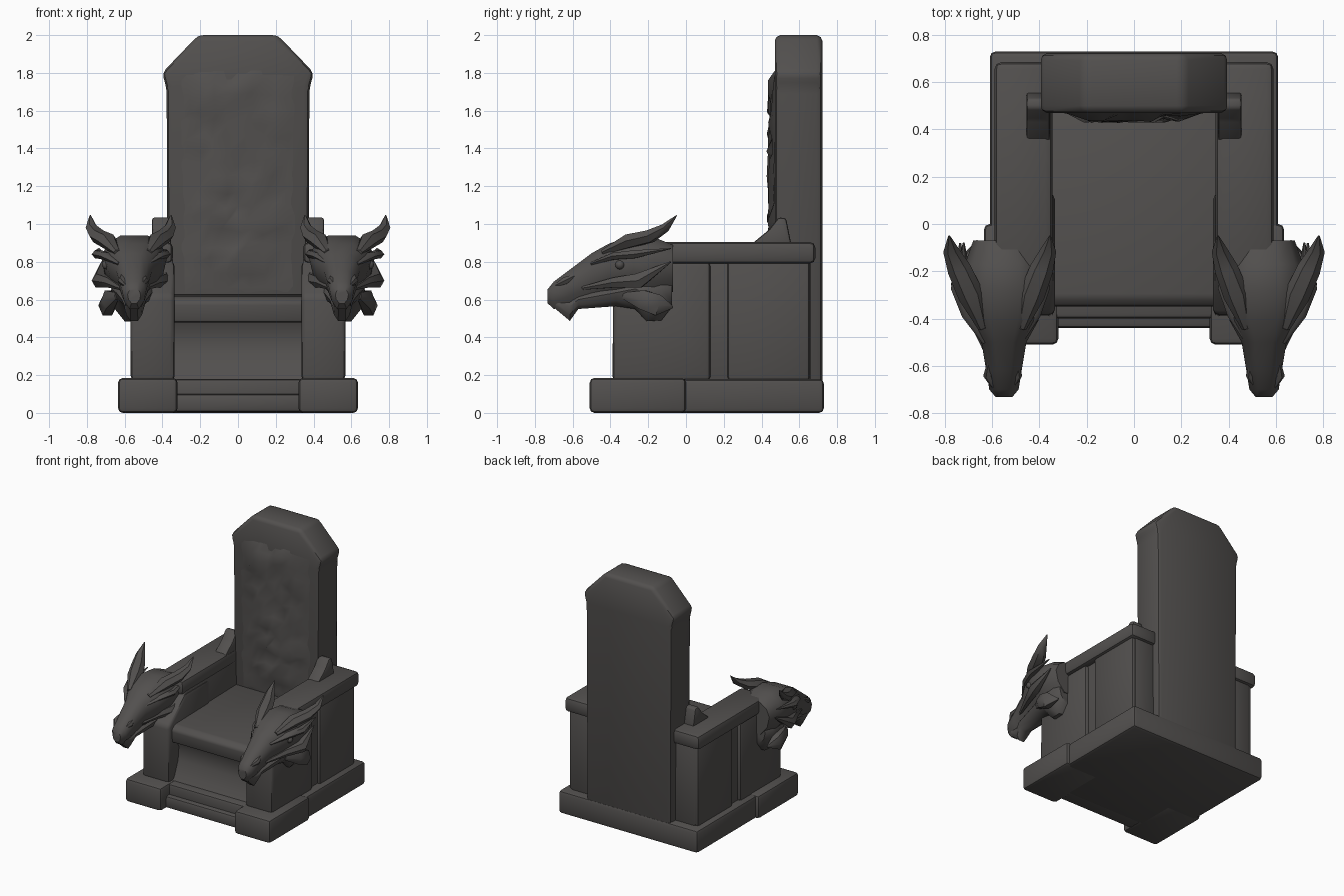
import bpy, bmesh, math, random
from mathutils import Vector

if "Cube" in bpy.data.objects:
    bpy.data.objects.remove(bpy.data.objects["Cube"])

random.seed(4)
stone = bpy.data.materials.new("dark stone")
stone.diffuse_color = (0.085, 0.080, 0.077, 1)
stone.use_nodes = True
stone.node_tree.nodes["Principled BSDF"].inputs["Base Color"].default_value = stone.diffuse_color


def finish(name, bm, mirror=False, angle=40):
    """Turn a bmesh into a shaded object, optionally mirrored over x = 0."""
    bmesh.ops.recalc_face_normals(bm, faces=bm.faces)
    me = bpy.data.meshes.new(name)
    bm.to_mesh(me)
    bm.free()
    ob = bpy.data.objects.new(name, me)
    bpy.context.collection.objects.link(ob)
    me.materials.append(stone)
    bpy.ops.object.select_all(action='DESELECT')
    ob.select_set(True)
    bpy.context.view_layer.objects.active = ob
    bpy.ops.object.shade_smooth_by_angle(angle=math.radians(angle))
    if mirror:
        m = ob.modifiers.new("mirror", 'MIRROR')
        m.use_mirror_merge = False
    return ob


def prism(name, pts, axis, lo, hi, bevel=0.02, mirror=False):
    """Extrude a 2D outline along x, y or z and round its edges."""
    bm = bmesh.new()

    def place(p, h):
        return {'x': (h, *p), 'y': (p[0], h, p[1]), 'z': (*p, h)}[axis]
    a = [bm.verts.new(place(p, lo)) for p in pts]
    b = [bm.verts.new(place(p, hi)) for p in pts]
    bm.faces.new(a)
    bm.faces.new(b)
    n = len(pts)
    for i in range(n):
        j = (i + 1) % n
        bm.faces.new((a[i], a[j], b[j], b[i]))
    bmesh.ops.recalc_face_normals(bm, faces=bm.faces)
    if bevel:
        bmesh.ops.bevel(bm, geom=bm.edges[:], offset=bevel, segments=2,
                        affect='EDGES', profile=0.5, clamp_overlap=True)
    return finish(name, bm, mirror)


def box(name, x, y, z, bevel=0.02, mirror=False):
    pts = [(x[0], y[0]), (x[1], y[0]), (x[1], y[1]), (x[0], y[1])]
    return prism(name, pts, 'z', z[0], z[1], bevel, mirror)


def loft(name, rings, angle=40):
    """Skin a row of point rings and close both ends."""
    bm = bmesh.new()
    rows = [[bm.verts.new(p) for p in r] for r in rings]
    n = len(rows[0])
    for r, s in zip(rows, rows[1:]):
        for i in range(n):
            j = (i + 1) % n
            bm.faces.new((r[i], r[j], s[j], s[i]))
    bm.faces.new(rows[0])
    bm.faces.new(rows[-1])
    return finish(name, bm, True, angle)


def spike(name, path, radii, flat=1.0, sides=6):
    """Tapered horn along a path; flat squashes it vertically."""
    path = [Vector(p) for p in path]
    rings = []
    for i, (p, r) in enumerate(zip(path, radii)):
        d = (path[min(i + 1, len(path) - 1)] - path[max(i - 1, 0)]).normalized()
        u = d.cross(Vector((0, 0, 1))).normalized()
        v = u.cross(d)
        rings.append([p + u * r * math.cos(t) + v * r * flat * math.sin(t)
                      for t in (2 * math.pi * k / sides for k in range(sides))])
    return loft(name, rings, 50)


# Plinth with a stepped recess between the two front feet
box("plinth", (-0.61, 0.61), (-0.34, 0.73), (0, 0.18), 0.025)
box("plinth_foot", (0.32, 0.635), (-0.51, 0.0), (0, 0.185), 0.025, True)
box("lower_step", (-0.34, 0.34), (-0.44, -0.2), (0.005, 0.10), 0.02)
box("upper_step", (-0.34, 0.34), (-0.40, -0.2), (0.05, 0.18), 0.02)

# Seat slab over a recessed, curved front panel
prism("seat", [(-0.34, 0.48), (-0.35, 0.585), (-0.31, 0.615), (0.5, 0.63), (0.5, 0.46)],
      'x', -0.36, 0.36, 0.015)
prism("seat_front_panel", [(-0.35, 0.15), (-0.31, 0.22), (-0.27, 0.32), (-0.26, 0.42),
                           (-0.30, 0.5), (0.5, 0.5), (0.5, 0.15)], 'x', -0.36, 0.36, 0)

# Arm blocks, with pillars standing proud of the side panel
prism("arm_side", [(-0.34, 0.17), (-0.34, 0.62), (-0.16, 0.82), (0.66, 0.82), (0.66, 0.17)],
      'x', 0.345, 0.54, 0.01, True)
prism("arm_front_pillar", [(-0.39, 0.17), (-0.385, 0.62), (-0.18, 0.80), (0.13, 0.80), (0.13, 0.17)],
      'x', 0.335, 0.568, 0.025, True)
box("arm_rear_pillar", (0.36, 0.565), (0.22, 0.655), (0.17, 0.82), 0.02, True)
box("arm_rest", (0.345, 0.59), (-0.2, 0.685), (0.79, 0.905), 0.03, True)

# Tall back with clipped upper corners
half = [(0.37, 0.1), (0.378, 1.72), (0.402, 1.80), (0.21, 2.0)]
prism("back_rest", half + [(-x, z) for x, z in reversed(half)], 'y', 0.47, 0.722, 0.03)

# Rough hewn relief on the front of the back
bm = bmesh.new()
nx, nz = 10, 17
grid = []
for k in range(nz + 1):
    row = []
    for i in range(nx + 1):
        x, z = -0.33 + 0.66 * i / nx, 0.60 + 1.22 * k / nz
        edge = i in (0, nx) or k in (0, nz)
        inner = abs(x) < 0.24 and z > 0.75
        y = 0.476 if edge else 0.466 - (random.random() ** 2 * 0.04 if inner else 0)
        j = 0 if edge else 0.02
        row.append(bm.verts.new((x + random.uniform(-j, j), y, z + random.uniform(-j, j))))
    grid.append(row)
for r, s in zip(grid, grid[1:]):
    for i in range(nx):
        bm.faces.new((r[i], r[i + 1], s[i + 1], s[i]))
finish("back_relief", bm, angle=70)

# Brackets where the arm rests meet the back
prism("arm_bracket", [(0.33, 0.88), (0.44, 0.97), (0.49, 1.035), (0.53, 1.03), (0.56, 0.88)],
      'x', 0.355, 0.455, 0.012, True)

# Beast heads on the arm ends
CX = 0.55
PROFILE = [(0.4, 1), (0.8, 0.72), (1, 0.25), (0.85, -0.45), (0.4, -1)]
PROFILE += [(-a, b) for a, b in reversed(PROFILE)]


def head_ring(y, w, lo, hi, lean=0.0):
    mid, h = (lo + hi) / 2, (hi - lo) / 2
    return [(CX + a * w, y + lean * b, mid + b * h) for a, b in PROFILE]


skull = [(-0.732, 0.035, 0.58, 0.655), (-0.70, 0.062, 0.55, 0.695),
         (-0.62, 0.075, 0.565, 0.755), (-0.50, 0.095, 0.60, 0.845),
         (-0.41, 0.145, 0.63, 0.895), (-0.28, 0.175, 0.63, 0.94),
         (-0.17, 0.165, 0.61, 0.93), (-0.07, 0.13, 0.64, 0.89)]
loft("beast_skull", [head_ring(*r) for r in skull])
jaw = [(-0.69, 0.045, 0.55, 0.61), (-0.615, 0.05, 0.487, 0.61), (-0.57, 0.065, 0.55, 0.63),
       (-0.37, 0.095, 0.565, 0.68), (-0.27, 0.12, 0.55, 0.72), (-0.21, 0.125, 0.485, 0.74),
       (-0.13, 0.12, 0.49, 0.74), (-0.075, 0.09, 0.56, 0.72)]
loft("beast_jaw", [head_ring(*r) for r in jaw])

for side, s, word in ((1, 1.0, "outer"), (-1, 0.84, "inner")):
    def at(x, y, z):
        return (CX + side * s * x, y, z)
    spike(word + "_horn", [at(0.09, -0.44, 0.85), at(0.14, -0.30, 0.91), at(0.19, -0.19, 0.935),
                           at(0.225, -0.11, 0.98), at(0.232, -0.05, 1.045)],
          [0.02, 0.055, 0.05, 0.033, 0.004], 0.75)
    spike(word + "_brow", [at(0.08, -0.50, 0.79), at(0.15, -0.38, 0.83), at(0.19, -0.27, 0.84),
                           at(0.185, -0.08, 0.87)], [0.012, 0.03, 0.035, 0.004], 0.7)
    spike(word + "_cheek_ridge", [at(0.07, -0.55, 0.66), at(0.13, -0.38, 0.69),
                                  at(0.18, -0.25, 0.70), at(0.17, -0.08, 0.80)],
          [0.01, 0.03, 0.045, 0.004])
    spike(word + "_jaw_frill", [at(0.09, -0.33, 0.62), at(0.13, -0.23, 0.60),
                                at(0.14, -0.15, 0.57), at(0.11, -0.07, 0.56)],
          [0.015, 0.045, 0.05, 0.005], 1.3)
    spike(word + "_nostril", [at(0.04, -0.70, 0.67), at(0.066, -0.64, 0.70),
                              at(0.06, -0.56, 0.74)], [0.006, 0.022, 0.004])
    # Eye set under the brow
    bm = bmesh.new()
    bmesh.ops.create_uvsphere(bm, u_segments=10, v_segments=6, radius=0.026)
    bmesh.ops.translate(bm, verts=bm.verts, vec=at(0.145, -0.35, 0.785))
    finish(word + "_eye", bm, True)
